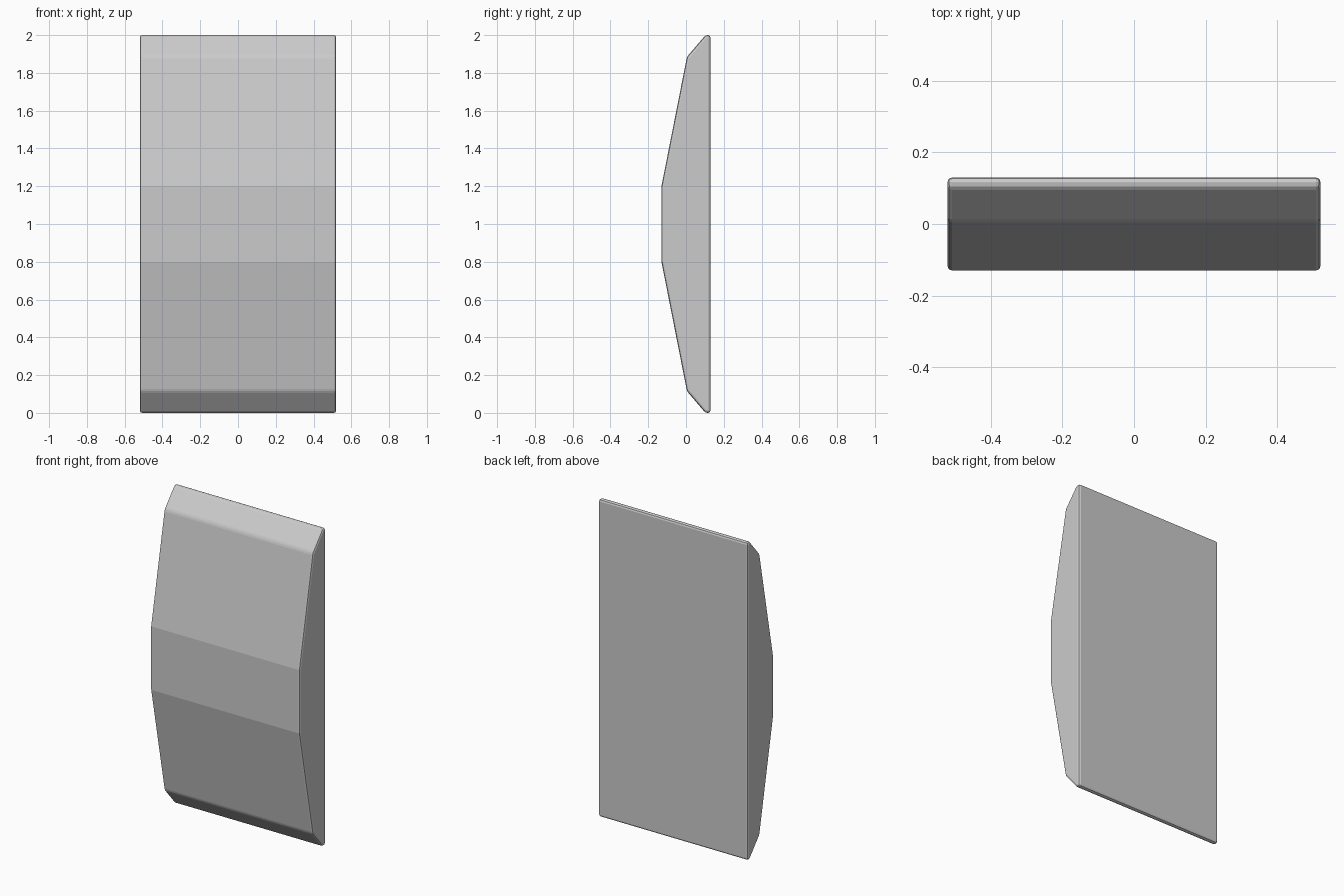
import bpy, bmesh
from math import radians

if "Cube" in bpy.data.objects:
    bpy.data.objects.remove(bpy.data.objects["Cube"])

HALF_WIDTH = 0.52
BEVEL = 0.013

# Lower half of the side profile (y, z); mirrored about z = 1
lower = [(0.13, 0.0), (0.103, 0.0), (0.005, 0.115), (-0.13, 0.8)]
profile = lower + [(y, 2.0 - z) for y, z in reversed(lower)]

# Panel body: profile extruded across the width
bm = bmesh.new()
face = bm.faces.new([bm.verts.new((-HALF_WIDTH, y, z)) for y, z in profile])
ext = bmesh.ops.extrude_face_region(bm, geom=[face])
moved = [v for v in ext["geom"] if isinstance(v, bmesh.types.BMVert)]
bmesh.ops.translate(bm, verts=moved, vec=(2 * HALF_WIDTH, 0, 0))
bmesh.ops.recalc_face_normals(bm, faces=bm.faces[:])

# Softened rim: bevel every edge except the shallow creases of the front
sharp = [e for e in bm.edges if e.calc_face_angle() > radians(20)]
bmesh.ops.bevel(bm, geom=sharp, offset=BEVEL, offset_type='OFFSET',
                segments=2, profile=0.5, affect='EDGES', clamp_overlap=True)

mesh = bpy.data.meshes.new("curved_panel")
bm.to_mesh(mesh)
bm.free()
panel = bpy.data.objects.new("curved_panel", mesh)
bpy.context.collection.objects.link(panel)
